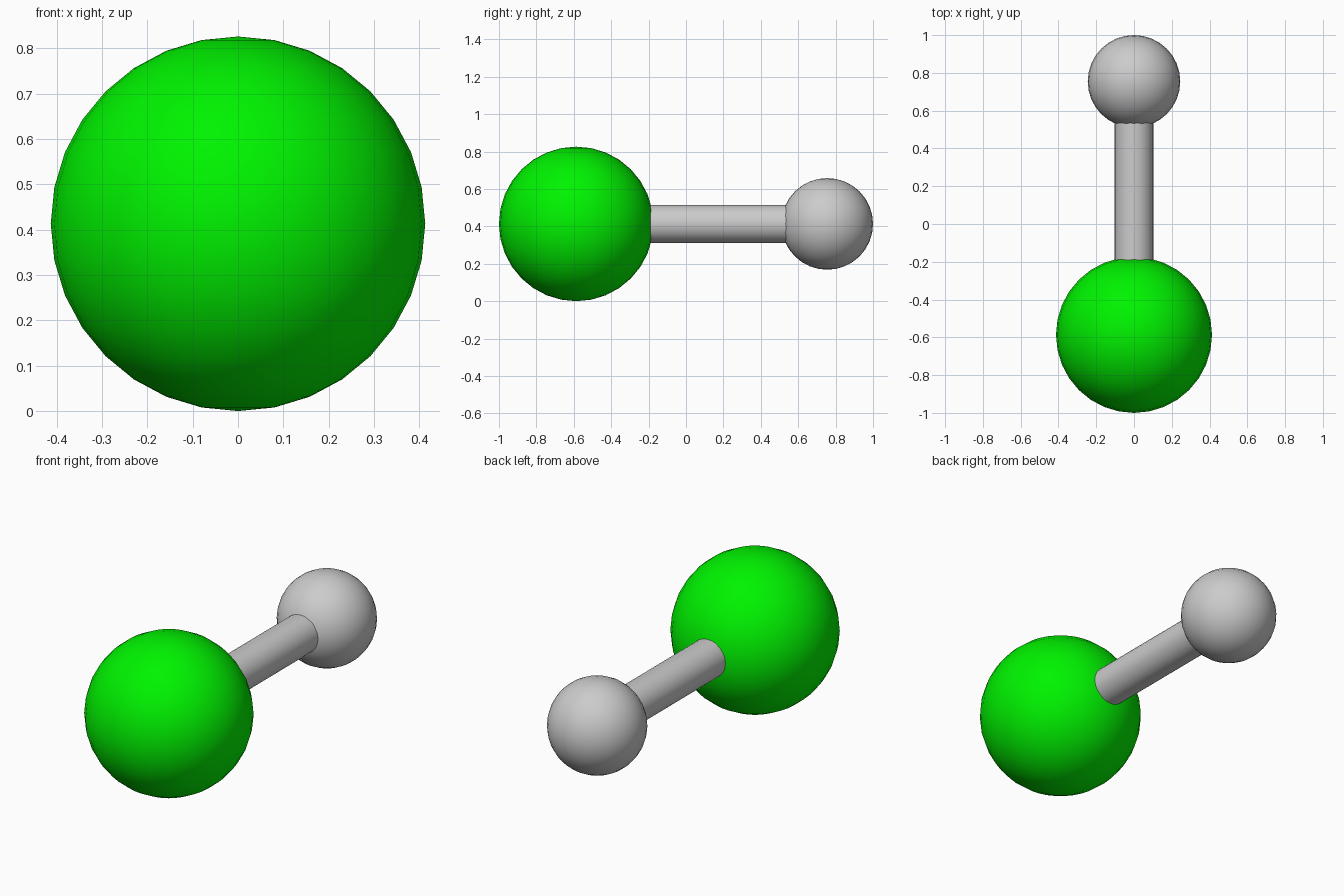
import bpy
import math

if "Cube" in bpy.data.objects:
    bpy.data.objects.remove(bpy.data.objects["Cube"])

CENTRE_Z = 0.413


def smooth(obj):
    bpy.ops.object.shade_smooth_by_angle(angle=math.radians(40))
    return obj


def ball(name, y, radius):
    bpy.ops.mesh.primitive_uv_sphere_add(
        segments=32, ring_count=16, radius=radius, location=(0, y, CENTRE_Z))
    obj = bpy.context.object
    obj.name = name
    return smooth(obj)


def rod(name, y0, y1, radius):
    bpy.ops.mesh.primitive_cylinder_add(
        vertices=32, radius=radius, depth=y1 - y0, end_fill_type='NOTHING',
        location=(0, (y0 + y1) / 2, CENTRE_Z), rotation=(math.pi / 2, 0, 0))
    obj = bpy.context.object
    obj.name = name
    return smooth(obj)


# Large green ball at the front
large_ball = ball("large_ball", -0.587, 0.413)
green = bpy.data.materials.new("green")
green.diffuse_color = (0.0, 0.9, 0.0, 1.0)
green.use_nodes = True
green.node_tree.nodes["Principled BSDF"].inputs["Base Color"].default_value = green.diffuse_color
large_ball.data.materials.append(green)

# Small grey ball at the back
ball("small_ball", 0.755, 0.245)

# Connecting rod, ends buried just inside both balls
rod("connecting_rod", -0.22, 0.55, 0.102)
